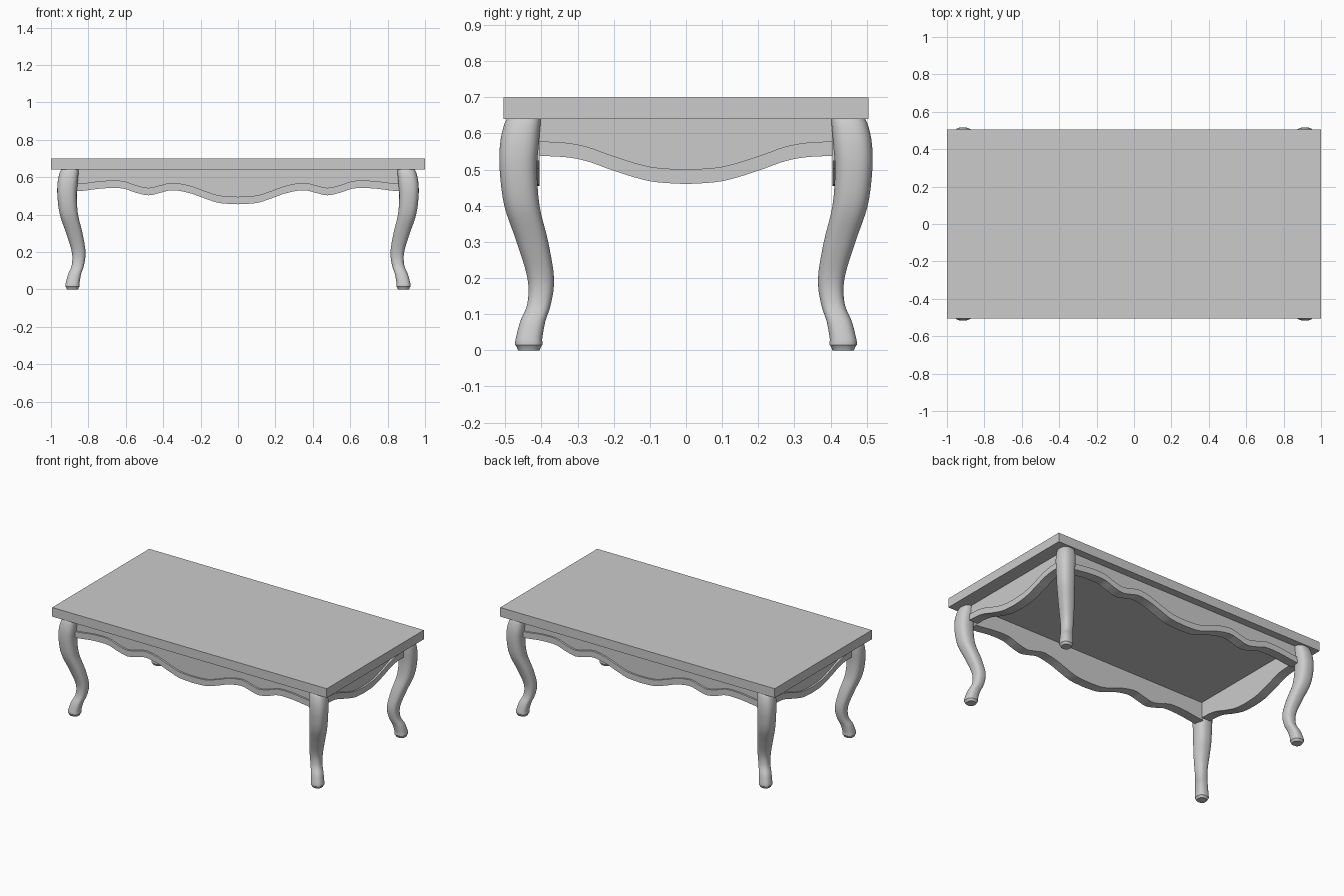
import bpy, bmesh, math

if "Cube" in bpy.data.objects:
    bpy.data.objects.remove(bpy.data.objects["Cube"], do_unlink=True)

GREY = (0.6, 0.6, 0.6, 1.0)
grey = bpy.data.materials.new("plain grey")
grey.use_nodes = True
grey.diffuse_color = GREY
grey.node_tree.nodes["Principled BSDF"].inputs["Base Color"].default_value = GREY


def finish(name, bm, smooth=35):
    bmesh.ops.recalc_face_normals(bm, faces=bm.faces[:])
    mesh = bpy.data.meshes.new(name)
    bm.to_mesh(mesh)
    bm.free()
    obj = bpy.data.objects.new(name, mesh)
    bpy.context.collection.objects.link(obj)
    mesh.materials.append(grey)
    bpy.ops.object.select_all(action="DESELECT")
    bpy.context.view_layer.objects.active = obj
    obj.select_set(True)
    bpy.ops.object.shade_smooth_by_angle(angle=math.radians(smooth))
    return obj


def spline(points, steps):
    """Smooth curve through the points (Catmull-Rom)."""
    pts = [points[0]] + list(points) + [points[-1]]
    out = []
    for a, b, c, d in zip(pts, pts[1:], pts[2:], pts[3:]):
        for i in range(steps):
            t = i / steps
            out.append(tuple(
                q + t * ((r - p) + t * ((2*p - 5*q + 4*r - s) + t * (3*q - p - 3*r + s))) / 2
                for p, q, r, s in zip(a, b, c, d)))
    return out + [tuple(points[-1])]


# Table top
bm = bmesh.new()
bmesh.ops.create_cube(bm, size=1)
for v in bm.verts:
    v.co = (v.co.x * 2, v.co.y * 1.01, 0.67 + v.co.z * 0.06)
finish("table_top", bm)


# Legs: (height, centre distance in y, half width); x follows at an offset
LEG = [(0.03, 0.435, 0.037), (0.08, 0.424, 0.035), (0.13, 0.406, 0.033),
       (0.2, 0.402, 0.037), (0.3, 0.425, 0.044), (0.4, 0.454, 0.049),
       (0.5, 0.464, 0.052), (0.57, 0.461, 0.054), (0.62, 0.454, 0.051),
       (0.64, 0.449, 0.047)]
FOOT = [(0, 0.435, 0.03), (0.01, 0.435, 0.034), (0.015, 0.435, 0.038), (0.023, 0.435, 0.038)]
SIDES = 24


def rounded(c, half):
    return math.copysign(abs(c) ** 0.77, c) * half


def leg(name, sx, sy):
    bm = bmesh.new()
    rings = []
    for z, centre, half in FOOT + spline(LEG, 4):
        ring = []
        for i in range(SIDES):
            t = math.tau * (i + 0.5) / SIDES
            ring.append(bm.verts.new((sx * (centre + 0.45 + rounded(math.cos(t), half)),
                                      sy * (centre + rounded(math.sin(t), half)), z)))
        rings.append(ring)
    for low, high in zip(rings, rings[1:]):
        for i in range(SIDES):
            j = (i + 1) % SIDES
            bm.faces.new((low[i], low[j], high[j], high[i]))
    bm.faces.new(rings[0])
    bm.faces.new(rings[-1])
    finish(name, bm)


for side, sx in (("left", 1), ("right", -1)):
    for end, sy in (("front", -1), ("back", 1)):
        leg(f"{end}_{side}_leg", sx, sy)


# Aprons: wavy lower edge from the middle to one end (distance, height)
LONG = [(0, 0.455), (0.1, 0.462), (0.18, 0.487), (0.26, 0.515), (0.35, 0.53),
        (0.42, 0.515), (0.48, 0.503), (0.55, 0.518), (0.62, 0.54), (0.72, 0.54),
        (0.82, 0.528), (0.87, 0.524)]
SHORT = [(0, 0.46), (0.1, 0.468), (0.2, 0.497), (0.27, 0.522), (0.33, 0.534),
         (0.405, 0.538)]
BAND = 0.04


def wavy_board(name, edge, top, outer, inner, along_x, sign):
    """Board with a wavy lower edge; top(z) gives its upper edge."""
    bm = bmesh.new()
    half = spline(edge, 5)
    line = [(-d, z) for d, z in reversed(half[1:])] + half
    rows = []
    for d, z in line:
        row = []
        for depth, h in ((outer, z), (outer, top(z)), (inner, top(z)), (inner, z)):
            x, y = (d, sign * depth) if along_x else (sign * depth, d)
            row.append(bm.verts.new((x, y, h)))
        rows.append(row)
    for a, b in zip(rows, rows[1:]):
        for i in range(4):
            j = (i + 1) % 4
            bm.faces.new((a[i], a[j], b[j], b[i]))
    bm.faces.new(rows[0])
    bm.faces.new(rows[-1])
    finish(name, bm)


for side, edge, face, along_x, sign in (("front", LONG, 0.455, True, -1),
                                        ("back", LONG, 0.455, True, 1),
                                        ("left", SHORT, 0.91, False, 1),
                                        ("right", SHORT, 0.91, False, -1)):
    # Recessed panel reaching the table top, and the raised moulding below it
    panel = [(d, z + BAND) for d, z in edge]
    wavy_board(f"{side}_apron", panel, lambda z: 0.64, face, face - 0.05, along_x, sign)
    wavy_board(f"{side}_moulding", edge, lambda z: z + BAND, face + 0.012, face - 0.05,
               along_x, sign)
